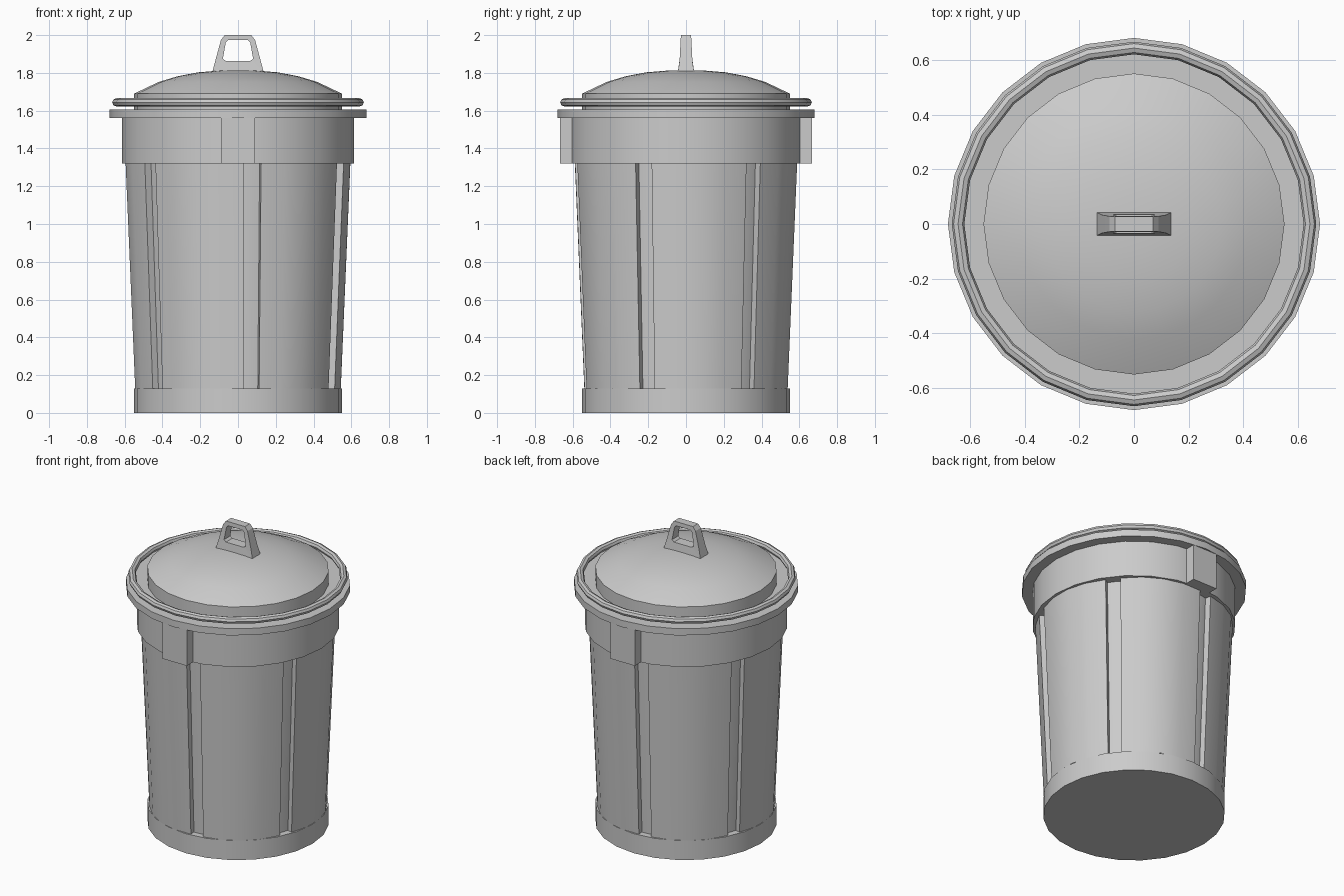
import bpy, bmesh
from math import sin, cos, pi, radians

if "Cube" in bpy.data.objects:
    bpy.data.objects.remove(bpy.data.objects["Cube"])

SIDES = 24


def finish(name, bm, angle=30):
    bmesh.ops.remove_doubles(bm, verts=bm.verts, dist=1e-5)
    bmesh.ops.recalc_face_normals(bm, faces=bm.faces)
    me = bpy.data.meshes.new(name)
    bm.to_mesh(me)
    bm.free()
    ob = bpy.data.objects.new(name, me)
    bpy.context.collection.objects.link(ob)
    bpy.ops.object.select_all(action='DESELECT')
    ob.select_set(True)
    bpy.context.view_layer.objects.active = ob
    bpy.ops.object.shade_smooth_by_angle(angle=radians(angle))
    return ob


def skin(bm, loops, closed=False):
    """Join a list of equal-length vertex loops with quads."""
    n = len(loops[0])
    pairs = list(zip(loops, loops[1:]))
    if closed:
        pairs.append((loops[-1], loops[0]))
    for a, b in pairs:
        for i in range(n):
            j = (i + 1) % n
            bm.faces.new((a[i], a[j], b[j], b[i]))


def lathe(name, profile, closed=False, cap=None):
    """Spin (radius, z) points; cap adds a flat disc or a centre tip at one end."""
    bm = bmesh.new()
    loops = [[bm.verts.new((r * cos(2 * pi * i / SIDES), r * sin(2 * pi * i / SIDES), z))
              for i in range(SIDES)] for r, z in profile]
    skin(bm, loops, closed)
    if cap == 'bottom':
        bm.faces.new(loops[0])
    elif cap is not None:
        tip = bm.verts.new((0, 0, cap))
        for i in range(SIDES):
            bm.faces.new((loops[-1][i], loops[-1][(i + 1) % SIDES], tip))
    return finish(name, bm)


# Base ring with closed floor
lathe("base", [(.55, 0), (.55, .13), (.50, .13)], cap='bottom')

# Tapered body: six curved panels separated by recessed grooves
bm = bmesh.new()
section = [(3, .588), (3, .549), (7.5, .551), (12, .549), (12, .588),
           (24.75, .597), (37.5, .60), (50.25, .597)]
loops = []
for z, scale in ((.13, .915), (1.32, 1.0)):
    loop = []
    for k in range(6):
        for deg, r in section:
            a = radians(deg + 60 * k - 90)
            loop.append(bm.verts.new((r * scale * cos(a), r * scale * sin(a), z)))
    loops.append(loop)
skin(bm, loops)
finish("body", bm)

# Upper band and wide rim
lathe("collar", [(.54, 1.32), (.615, 1.32), (.615, 1.56), (.68, 1.56),
                 (.68, 1.605), (.50, 1.605)])

# Grip blocks on front and back
for side, name in ((-1, "front_grip"), (1, "back_grip")):
    bm = bmesh.new()
    bmesh.ops.create_cube(bm, size=1)
    for v in bm.verts:
        v.co = (v.co.x * .18, side * .63 + v.co.y * .076, 1.44 + v.co.z * .24)
    finish(name, bm)

# Domed lid
lathe("lid", [(.55, 1.60), (.55, 1.69), (.42, 1.752), (.32, 1.782),
              (.21, 1.803), (.10, 1.812)], cap=1.815)

# Rounded lid ring
lathe("lid_ring", [(.643 + .023 * cos(2 * pi * i / 8), 1.644 + .022 * sin(2 * pi * i / 8))
                   for i in range(8)], closed=True)

# Lid handle: tapered frame around a window
outer = [(.14, 1.79), (.12, 1.865), (.09, 1.975), (.07, 2.0)]
inner = [(.065, 1.863), (.08, 1.875), (.065, 1.96), (.053, 1.973)]


def thickness(z):
    if z < 1.865:
        return .045 - (z - 1.79) / .075 * .011
    return .034 - (z - 1.865) / .135 * .007


bm = bmesh.new()
rings = []
for half, side in ((outer, -1), (inner, -1), (inner, 1), (outer, 1)):
    full = half + [(-x, z) for x, z in reversed(half)]
    rings.append([bm.verts.new((x, side * thickness(z), z)) for x, z in full])
skin(bm, rings, closed=True)
finish("lid_handle", bm, 20)
